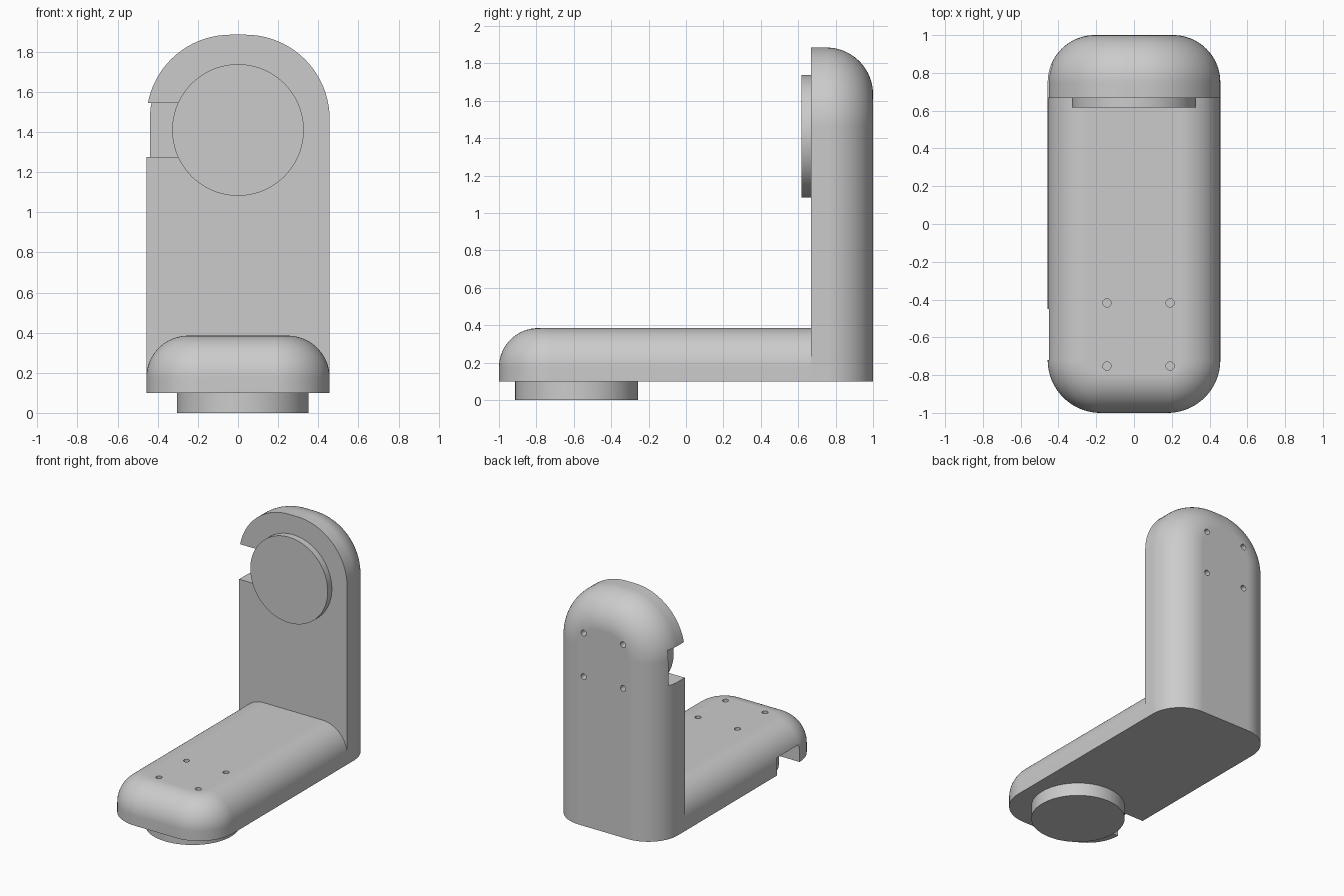
import bpy, bmesh
from math import sin, cos, pi
from mathutils import Matrix, Vector

if "Cube" in bpy.data.objects:
    bpy.data.objects.remove(bpy.data.objects["Cube"])

grey = bpy.data.materials.new("light_grey")
grey.use_nodes = True
colour = (0.6, 0.6, 0.6, 1)
grey.diffuse_color = colour
grey.node_tree.nodes["Principled BSDF"].inputs["Base Color"].default_value = colour

HALF = 0.457     # half width of both slabs
JOINT = 0.667    # front plane of the upright
FLOOR = 0.10     # underside of the arm
PUCK_R = 0.328
SEG = 20


def to_object(name, bm):
    bmesh.ops.recalc_face_normals(bm, faces=bm.faces)
    mesh = bpy.data.meshes.new(name)
    bm.to_mesh(mesh)
    bm.free()
    mesh.materials.append(grey)
    ob = bpy.data.objects.new(name, mesh)
    bpy.context.collection.objects.link(ob)
    return ob


def activate(ob):
    bpy.ops.object.select_all(action='DESELECT')
    ob.select_set(True)
    bpy.context.view_layer.objects.active = ob


def smooth(ob):
    activate(ob)
    bpy.ops.object.shade_smooth_by_angle(angle=pi / 6)
    mod = ob.modifiers.new("weighted", 'WEIGHTED_NORMAL')
    mod.keep_sharp = True


def outline(inset, length, corner):
    """U shape: square at the start, two round corners at the far end."""
    r = corner - inset
    cx, cv = HALF - corner, length - corner
    arc = [(cx + r * cos(a), cv + r * sin(a))
           for a in (i * pi / 2 / SEG for i in range(SEG + 1))]
    right = [(HALF - inset, 0)] + arc
    return right + [(-u, v) for u, v in reversed(right)]


def slab(name, length, thick, corner, fillet, place):
    """Stack outlines so that the outer rim is filleted."""
    levels = [(0, 0)]
    for i in range(SEG + 1):
        a = i * pi / 2 / SEG
        levels.append((fillet * (1 - cos(a)), thick - fillet + fillet * sin(a)))
    bm = bmesh.new()
    rings = [[bm.verts.new(place(u, v, w)) for u, v in outline(d, length, corner)]
             for d, w in levels]
    n = len(rings[0])
    for lo, hi in zip(rings, rings[1:]):
        for i in range(n):
            j = (i + 1) % n
            bm.faces.new((lo[i], lo[j], hi[j], hi[i]))
    bm.faces.new(rings[0])
    bm.faces.new(rings[-1])
    return to_object(name, bm)


def add_cylinder(bm, start, end, radius, sides):
    start, end = Vector(start), Vector(end)
    axis = end - start
    turn = axis.to_track_quat('Z', 'Y').to_matrix().to_4x4()
    bmesh.ops.create_cone(bm, cap_ends=True, segments=sides, radius1=radius,
                          radius2=radius, depth=axis.length,
                          matrix=Matrix.Translation((start + end) / 2) @ turn)


def add_box(bm, lo, hi):
    lo, hi = Vector(lo), Vector(hi)
    bmesh.ops.create_cube(bm, size=1, matrix=Matrix.Translation((lo + hi) / 2)
                          @ Matrix.Diagonal((*(hi - lo), 1)))


def finish(body, puck_name, place, centre, thick, depth, rise):
    """Cut the cable notch and screw holes, then seat the puck."""
    cu, cv = centre
    bm = bmesh.new()
    a = place(-0.7, cv - 0.135, -0.1)
    b = place(-0.25, cv + 0.135, depth)
    add_box(bm, [min(p) for p in zip(a, b)], [max(p) for p in zip(a, b)])
    for su in (-1, 1):
        for sv in (-1, 1):
            u, v = cu + su * 0.167, cv + sv * 0.167
            add_cylinder(bm, place(u, v, thick - 0.09), place(u, v, thick + 0.1), 0.022, 24)
    cutter = to_object("cutter", bm)
    cutter.hide_render = True
    activate(body)
    mod = body.modifiers.new("cut", 'BOOLEAN')
    mod.operation = 'DIFFERENCE'
    mod.solver = 'EXACT'
    mod.object = cutter
    bpy.ops.object.modifier_apply(modifier=mod.name)
    bpy.data.objects.remove(cutter)
    smooth(body)

    bm = bmesh.new()
    add_cylinder(bm, place(cu, cv, -rise), place(cu, cv, depth), PUCK_R, 96)
    smooth(to_object(puck_name, bm))


# Horizontal arm: runs forward from the upright
def on_arm(u, v, w):
    return (u, JOINT - v, FLOOR + w)


# Upright: rises from the floor plane, rounded towards the back
def on_upright(u, v, w):
    return (u, JOINT + w, FLOOR + v)


arm = slab("arm", JOINT + 1, 0.285, 0.28, 0.21, on_arm)
finish(arm, "lower_puck", on_arm, (0.024, JOINT + 0.585), 0.285, 0.13, FLOOR)

upright = slab("upright", 1.785, 0.333, 0.42, 0.25, on_upright)
finish(upright, "upper_puck", on_upright, (0, 1.31), 0.333, 0.175, 0.05)
